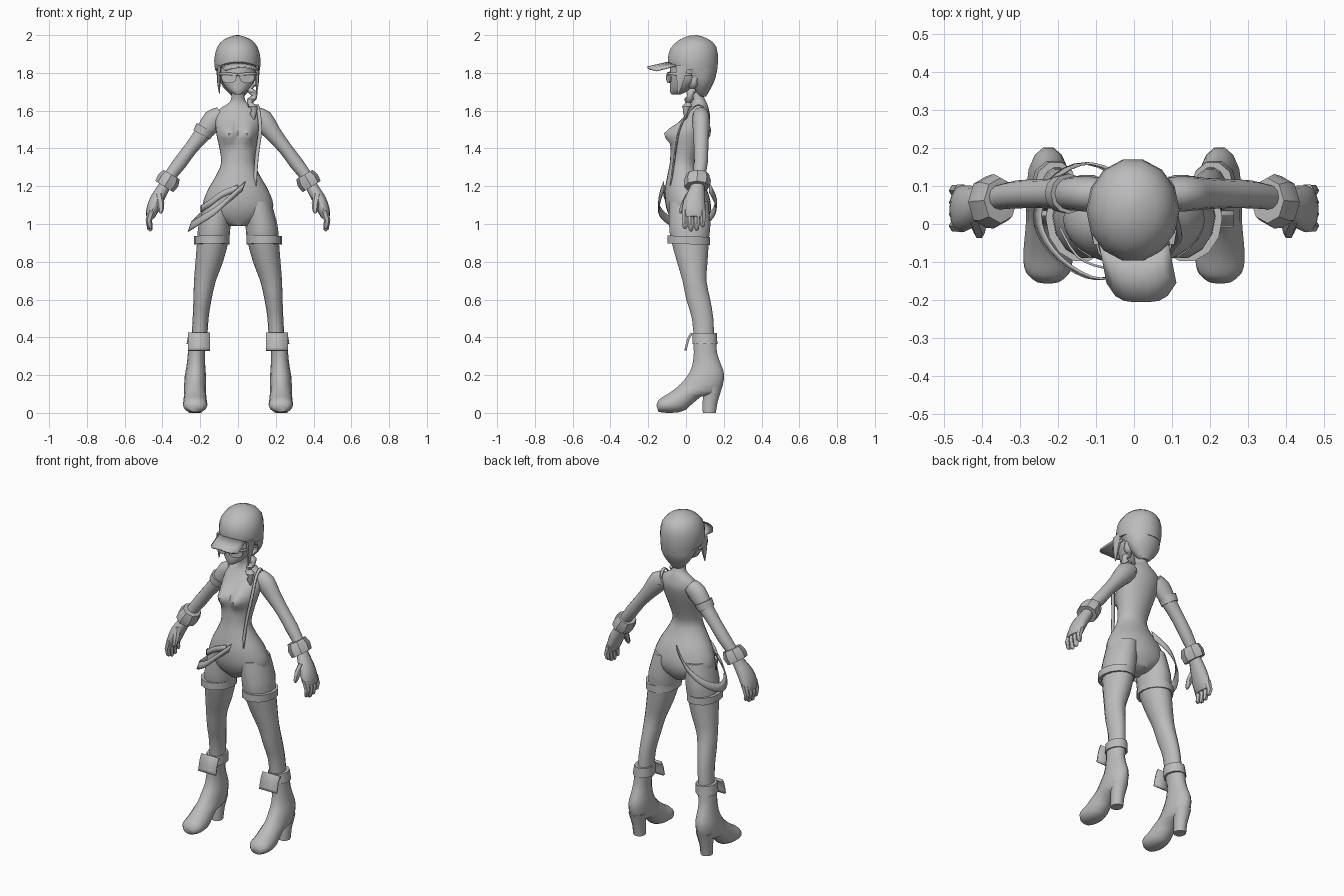
import bpy, bmesh, math
from mathutils import Vector

grey = bpy.data.materials.new("plain grey")
grey.diffuse_color = (0.5, 0.5, 0.5, 1)


def finish(name, bm, mirror=False, thick=0, angle=50):
    bmesh.ops.recalc_face_normals(bm, faces=bm.faces[:])
    me = bpy.data.meshes.new(name)
    bm.to_mesh(me)
    bm.free()
    me.materials.append(grey)
    me.polygons.foreach_set("use_smooth", [True] * len(me.polygons))
    me.set_sharp_from_angle(angle=math.radians(angle))
    ob = bpy.data.objects.new(name, me)
    bpy.context.collection.objects.link(ob)
    if thick:
        m = ob.modifiers.new("thickness", "SOLIDIFY")
        m.thickness, m.offset = thick, 0
    if mirror:
        ob.modifiers.new("mirror", "MIRROR").use_mirror_merge = False
    return ob


# ring = nine numbers: centre, first half axis, second half axis
def flat(x, y, z, rx, ry):
    return Vector((x, y, z, rx, 0, 0, 0, ry, 0))


def side(x, y1, z1, y2, z2, rx):
    return Vector((x, (y1 + y2) / 2, (z1 + z2) / 2, rx, 0, 0, 0, (y2 - y1) / 2, (z2 - z1) / 2))


def along(points):
    rings = []
    for i, (x, y, z, r, ry) in enumerate(points):
        a, b = points[max(i - 1, 0)], points[min(i + 1, len(points) - 1)]
        t = Vector((b[0] - a[0], 0, b[2] - a[2])).normalized()
        rings.append(Vector((x, y, z, t.z * r, 0, -t.x * r, 0, ry, 0)))
    return rings


def smooth_path(p, sub):
    out = []
    for i in range(len(p) - 1):
        a, b, c, d = p[max(i - 1, 0)], p[i], p[i + 1], p[min(i + 2, len(p) - 1)]
        for k in range(sub):
            t = k / sub
            out.append(b + (c - a) * (t / 2) + (a * 2 - b * 5 + c * 4 - d) * (t * t / 2)
                       + (b * 3 - a - c * 3 + d) * (t ** 3 / 2))
    return out + [p[-1]]


def loft(name, rings, n=14, sub=2, mirror=False, shape=None, angle=50, into=None):
    bm = into or bmesh.new()
    loops = []
    for r in smooth_path(rings, sub):
        c, a, b = Vector(r[0:3]), Vector(r[3:6]), Vector(r[6:9])
        loop = []
        for k in range(n):
            w = math.tau * k / n
            co = c + a * math.cos(w) + b * math.sin(w)
            loop.append(bm.verts.new(shape(co) if shape else co))
        loops.append(loop)
    for p, q in zip(loops, loops[1:]):
        for k in range(n):
            bm.faces.new((p[k], p[(k + 1) % n], q[(k + 1) % n], q[k]))
    bm.faces.new(loops[0])
    bm.faces.new(loops[-1][::-1])
    return None if into else finish(name, bm, mirror, angle=angle)


def ribbon(name, points, width, thick=0.006, sub=3, mirror=False):
    bm = bmesh.new()
    w = Vector(width) / 2
    rows = [(bm.verts.new(p - w), bm.verts.new(p + w))
            for p in smooth_path([Vector(p) for p in points], sub)]
    for a, b in zip(rows, rows[1:]):
        bm.faces.new((a[0], a[1], b[1], b[0]))
    return finish(name, bm, mirror, thick)


# torso with the bust swelling out of the front
def bust(co):
    if co.y < 0.02:
        d = ((abs(co.x) - 0.052) / 0.042) ** 2 + ((co.z - 1.48) / 0.048) ** 2
        co.y -= 0.06 * math.exp(-d)
    return co


loft("torso", [flat(0, *r) for r in (
    (.02, .99, .05, .075), (.018, 1.04, .16, .105), (.012, 1.1, .187, .12), (.0, 1.18, .16, .112),
    (-.012, 1.25, .12, .088), (-.016, 1.32, .09, .07), (-.002, 1.4, .098, .078),
    (.02, 1.48, .115, .085), (.055, 1.56, .12, .072), (.07, 1.61, .095, .05),
    (.07, 1.64, .05, .04), (.062, 1.67, .035, .034), (.045, 1.74, .035, .035))],
    n=28, sub=3, shape=bust)

# legs and thigh bands
loft("legs", [flat(*r) for r in (
    (.1, .015, 1.12, .075, .105), (.124, .02, 1.0, .084, .112), (.13, .02, .93, .085, .105),
    (.152, .033, .8, .073, .083), (.175, .045, .7, .058, .065), (.188, .065, .6, .048, .065),
    (.198, .088, .5, .042, .058), (.205, .096, .38, .042, .055))], mirror=True)
loft("thigh_bands", [side(.139, -.1, z + .004, .13, z - .004, .094) for z in (.893, .935)],
     sub=1, mirror=True)

# boots: body, heel, turned-down cuff and front flap
def above_ground(co):
    co.z = max(co.z, 0)
    return co


loft("boots", [side(*r) for r in (
    (.207, .032, .42, .162, .42, .054), (.22, .04, .32, .165, .32, .045),
    (.223, .028, .24, .19, .25, .05), (.226, 0, .19, .205, .19, .057),
    (.227, -.03, .155, .175, .1, .058), (.227, -.07, .12, .08, .085, .058),
    (.227, -.1, .1, .0, .015, .063), (.227, -.125, .085, -.06, .0, .065),
    (.227, -.145, .068, -.11, .0, .058), (.227, -.157, .04, -.145, .005, .032))],
    mirror=True, shape=above_ground)
loft("boot_heels", [flat(.227, .145, .14, .048, .05), flat(.227, .128, .06, .036, .042),
                    flat(.227, .123, 0, .034, .036)], n=10, sub=1, mirror=True)
loft("boot_cuffs", [flat(.207, .098, .422, .056, .068), flat(.212, .1, .365, .06, .07)],
     n=10, sub=1, mirror=True)
ribbon("cuff_flaps", [(.207, .03, .422), (.206, .012, .39), (.206, -.003, .33)],
       (.115, 0, 0), .012, mirror=True)

# arms running into the palms
loft("arms", along((
    (.085, .078, 1.58, .045, .042), (.13, .08, 1.55, .058, .047), (.185, .08, 1.48, .045, .042),
    (.25, .08, 1.4, .036, .038), (.31, .078, 1.32, .037, .037), (.37, .068, 1.24, .031, .032),
    (.395, .058, 1.19, .032, .04), (.43, .045, 1.13, .036, .056), (.455, .04, 1.07, .032, .062),
    (.466, .04, 1.035, .022, .056))), n=12, mirror=True)

# fingers and thumbs
bm = bmesh.new()
for i in range(4):
    y, tip = .088 - .031 * i, (.985, .967, .963, .975)[i]
    loft("", along(((.457, y, 1.07, .02, .018), (.472, y, 1.02, .017, .017),
                    (.466, y, tip + .01, .014, .014), (.46, y, tip, .006, .006))), n=6, sub=1, into=bm)
loft("", along(((.42, .02, 1.16, .02, .022), (.41, -.008, 1.11, .02, .02),
                (.408, -.025, 1.07, .014, .014), (.408, -.03, 1.055, .005, .005))),
     n=6, sub=1, into=bm)
finish("fingers", bm, mirror=True)

# wrist cuffs and the slipped strap round one arm
loft("wrist_cuffs", along(((.352, .062, 1.262, .05, .06), (.37, .06, 1.23, .062, .072),
                           (.39, .058, 1.198, .056, .068))), n=8, sub=1, mirror=True, angle=30)
loft("arm_strap", along(((-.172, .08, 1.508, .054, .053), (-.192, .08, 1.472, .05, .05))),
     n=12, sub=1)

# head, hair and side locks
loft("head", [flat(0, *r) for r in (
    (-.055, 1.685, .016, .022), (-.035, 1.705, .048, .05), (-.008, 1.745, .08, .078),
    (.012, 1.79, .096, .1), (.025, 1.86, .1, .105))], n=20)
loft("hair", [flat(0, *r) for r in (
    (.085, 1.675, .03, .022), (.082, 1.72, .075, .05), (.075, 1.775, .103, .082),
    (.045, 1.85, .114, .12))], n=16)
loft("side_locks", [flat(.1, -.02, 1.84, .012, .04), flat(.102, -.03, 1.76, .01, .022),
                    flat(.098, -.042, 1.69, .002, .004)], n=6, mirror=True)

# braid falling over one shoulder
braid = [flat(.075 + .012 * math.sin(i * 1.6), .05 - .05 * i / 9, 1.775 - .019 * i,
              (.026, .015)[i % 2], (.026, .015)[i % 2]) for i in range(10)]
braid += [flat(.08, 0, 1.585, .018, .015), flat(.085, 0, 1.55, .003, .003)]
loft("braid", braid, n=8, sub=1)

# cap and curved bill
loft("cap_crown", [side(-.003, *r) for r in (
    (-.095, 1.835, .165, 1.795, .118), (-.1, 1.87, .173, 1.86, .123), (-.085, 1.93, .163, 1.94, .108),
    (-.035, 1.977, .115, 1.982, .068), (.02, 1.997, .06, 2.0, .012))], n=14)
bm = bmesh.new()
grid = []
for v in (0, .5, 1):
    row = []
    for i in range(-4, 5):
        u = i / 4
        root = .04 - .135 * math.sqrt(1 - (u * .72) ** 2)
        tip = -.205 + .05 * u ** 4
        row.append(bm.verts.new((.02 * v + u * .09, root + (tip - root) * v,
                                 1.855 - .025 * v - .018 * u * u)))
    grid.append(row)
for p, q in zip(grid, grid[1:]):
    for k in range(8):
        bm.faces.new((p[k], p[k + 1], q[k + 1], q[k]))
finish("cap_bill", bm, thick=.008)

# sunglasses: lenses, bridge and temples
loft("lenses", [Vector((.048, -.094 + d, 1.775, .041, .012, 0, 0, 0, .031)) for d in (0, .008)],
     n=10, sub=1, mirror=True, angle=30)
ribbon("glasses_frame", [(0, -.097, 1.79), (.05, -.094, 1.795), (.092, -.075, 1.795),
                         (.108, .03, 1.79)], (0, 0, .014), mirror=True)

# slack hip belt hanging off one side, and the remaining shoulder strap
ribbon("hip_belt", [(.03, -.118, 1.2), (-.05, -.14, 1.13), (-.12, -.14, 1.07), (-.2, -.09, 1.02),
                    (-.247, -.02, .99), (-.25, .05, .99), (-.2, .13, 1.04), (-.12, .16, 1.11),
                    (-.03, .125, 1.19)], (.018, 0, .05))
ribbon("waist_sash", [(.0, -.115, 1.19), (-.08, -.115, 1.16), (-.15, -.085, 1.11),
                      (-.195, -.01, 1.08)], (0, 0, .035))
ribbon("shoulder_strap", [(.1, .12, 1.55), (.1, .08, 1.628), (.108, .02, 1.6), (.118, -.035, 1.5),
                          (.1, -.06, 1.36), (.088, -.08, 1.2)], (.018, -.006, 0))
